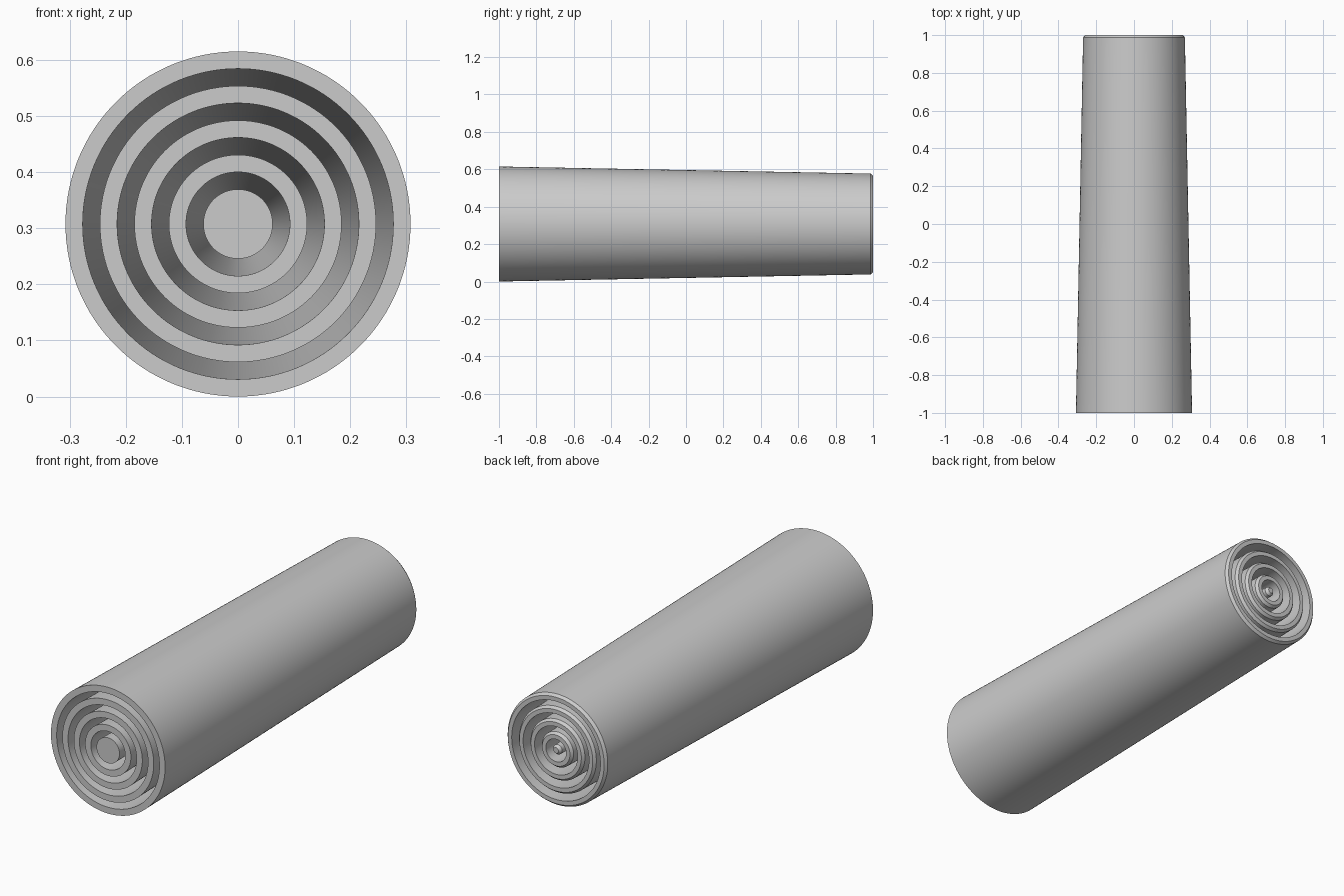
import bpy
import math

if "Cube" in bpy.data.objects:
    bpy.data.objects.remove(bpy.data.objects["Cube"], do_unlink=True)

grey = bpy.data.materials.new("light_grey")
grey.use_nodes = True
colour = (0.6, 0.6, 0.6, 1)
grey.diffuse_color = colour
grey.node_tree.nodes["Principled BSDF"].inputs["Base Color"].default_value = colour

SEGMENTS = 128
CENTRE_Z = 0.3075
WALL = 0.0307       # tube wall, and the gap between tubes
TAPER = 0.038       # radius lost from front to back
BEVEL = 0.013       # chamfer on the back outer edge


def revolve(name, profile, closed):
    """Spin a (radius, y) profile about the long axis; open profiles get capped ends."""
    verts, faces = [], []
    for r, y in profile:
        for s in range(SEGMENTS):
            a = 2 * math.pi * s / SEGMENTS
            verts.append((r * math.cos(a), y, CENTRE_Z + r * math.sin(a)))
    count = len(profile)
    for i in range(count if closed else count - 1):
        a, b = i * SEGMENTS, (i + 1) % count * SEGMENTS
        for s in range(SEGMENTS):
            t = (s + 1) % SEGMENTS
            faces.append((a + s, b + s, b + t, a + t))
    if not closed:
        faces.append(tuple(range(SEGMENTS)))
        faces.append(tuple(reversed(range((count - 1) * SEGMENTS, count * SEGMENTS))))
    mesh = bpy.data.meshes.new(name)
    mesh.from_pydata(verts, [], faces)
    mesh.materials.append(grey)
    obj = bpy.data.objects.new(name, mesh)
    bpy.context.collection.objects.link(obj)
    bpy.ops.object.select_all(action="DESELECT")
    obj.select_set(True)
    bpy.context.view_layer.objects.active = obj
    bpy.ops.object.shade_smooth_by_angle(angle=math.radians(30))


def outer_profile(front):
    back = front - TAPER
    return [(front, -1), (back, 1 - BEVEL), (back - BEVEL * 0.8, 1)]


# Nested tapered tubes, open at both ends
for i, name in enumerate(["outer_tube", "second_tube", "third_tube", "inner_tube"]):
    front = CENTRE_Z - 2 * WALL * i
    inner = front - WALL
    revolve(name, outer_profile(front) + [(inner - TAPER, 1), (inner, -1)], True)

# Solid tapered core
revolve("core_rod", outer_profile(CENTRE_Z - 8 * WALL), False)
